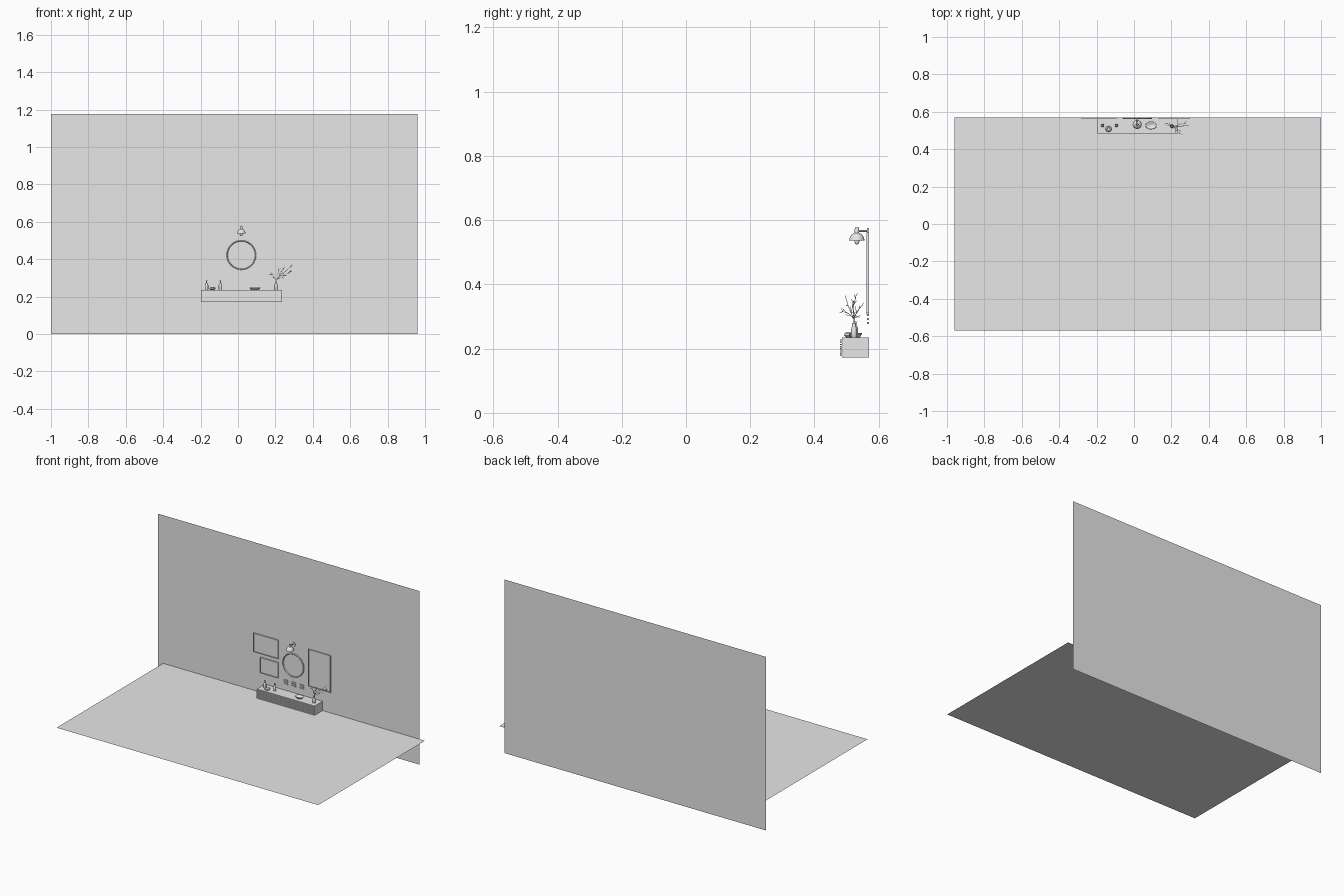
import bpy, bmesh, math, random
from mathutils import Vector, Matrix

cube = bpy.data.objects.get("Cube")
if cube:
    bpy.data.objects.remove(cube, do_unlink=True)

grey = bpy.data.materials.new("plain light grey")
grey.use_nodes = True
grey.diffuse_color = (0.8, 0.8, 0.8, 1)
grey.node_tree.nodes["Principled BSDF"].inputs["Base Color"].default_value = (0.8, 0.8, 0.8, 1)

WALL_Y, FLOOR_Z, TOP_Z = 0.57, 0.172, 0.235


def finish(name, bm, smooth=False):
    mesh = bpy.data.meshes.new(name)
    bm.to_mesh(mesh)
    bm.free()
    mesh.materials.append(grey)
    obj = bpy.data.objects.new(name, mesh)
    bpy.context.collection.objects.link(obj)
    if smooth:
        bpy.ops.object.select_all(action='DESELECT')
        obj.select_set(True)
        bpy.context.view_layer.objects.active = obj
        bpy.ops.object.shade_smooth_by_angle(angle=math.radians(40))
    return obj


def add_box(bm, x0, x1, y0, y1, z0, z1):
    size = Matrix.Diagonal((x1 - x0, y1 - y0, z1 - z0, 1))
    place = Matrix.Translation(((x0 + x1) / 2, (y0 + y1) / 2, (z0 + z1) / 2))
    return bmesh.ops.create_cube(bm, size=1, matrix=place @ size)["verts"]


def box(name, *bounds):
    bm = bmesh.new()
    add_box(bm, *bounds)
    return finish(name, bm)


def sheet(name, corners):
    bm = bmesh.new()
    bm.faces.new([bm.verts.new(c) for c in corners])
    return finish(name, bm)


def lathe(name, profile, origin, turn=None, steps=24):
    """Spin (radius, height) points about the vertical, then turn and place."""
    bm = bmesh.new()
    verts = [bm.verts.new((r, 0, h)) for r, h in profile]
    edges = [bm.edges.new(pair) for pair in zip(verts, verts[1:])]
    bmesh.ops.spin(bm, geom=verts + edges, cent=(0, 0, 0), axis=(0, 0, 1),
                   angle=math.tau, steps=steps)
    bmesh.ops.remove_doubles(bm, verts=bm.verts, dist=0.00005)
    bmesh.ops.recalc_face_normals(bm, faces=bm.faces)
    if turn:
        bm.transform(turn)
    bm.transform(Matrix.Translation(origin))
    return finish(name, bm, True)


def frame(name, x0, x1, z0, z1):
    """Picture with a raised border and a recessed panel."""
    bm = bmesh.new()
    add_box(bm, x0, x1, WALL_Y - 0.008, WALL_Y, z0, z1)
    bm.normal_update()
    front = [f for f in bm.faces if f.normal.y < -0.9]
    bmesh.ops.inset_region(bm, faces=front, thickness=0.004)
    bmesh.ops.inset_region(bm, faces=front, thickness=0.0002, depth=-0.005)
    return finish(name, bm)


# Room planes
sheet("back_wall", [(-1, WALL_Y, 0), (0.96, WALL_Y, 0), (0.96, WALL_Y, 1.175), (-1, WALL_Y, 1.175)])
sheet("floor", [(-0.96, -WALL_Y, FLOOR_Z), (1, -WALL_Y, FLOOR_Z),
                (1, WALL_Y, FLOOR_Z), (-0.96, WALL_Y, FLOOR_Z)])

# Pictures
frame("upper_left_picture", -0.28, -0.094, 0.435, 0.562)
frame("lower_left_picture", -0.23, -0.094, 0.305, 0.41)
frame("right_picture", 0.131, 0.297, 0.312, 0.562)

# Round mirror
face_front = Matrix.Rotation(math.radians(90), 4, 'X')
lathe("round_mirror", [(0.079, 0), (0.079, 0.006), (0.077, 0.008), (0.074, 0.006), (0.073, 0.003), (0, 0.003)],
      (0.018, WALL_Y, 0.422), face_front, 48)

# Small plaques under the mirror
bm = bmesh.new()
for x in (-0.04, 0.02, 0.08):
    for z in (0.28, 0.292, 0.304):
        add_box(bm, x - 0.015, x + 0.015, WALL_Y - 0.006, WALL_Y, z - 0.003, z + 0.003)
finish("wall_ornaments", bm)

# Cabinet with slatted front
box("cabinet", -0.198, 0.235, 0.485, WALL_Y, FLOOR_Z, TOP_Z)
bm = bmesh.new()
for i in range(8):
    z = FLOOR_Z + 0.005 + i * 0.0068
    add_box(bm, -0.196, 0.233, 0.480, 0.486, z, z + 0.0042)
finish("cabinet_slats", bm)

# Wall lamp
lx, ly = 0.017, 0.532
lathe("lamp_shade", [(0.004, 0.561), (0.010, 0.559), (0.017, 0.554), (0.022, 0.546), (0.024, 0.537),
                     (0.0225, 0.537), (0.016, 0.552), (0.004, 0.558)], (lx, ly, 0))
lathe("lamp_cap", [(0, 0.579), (0.005, 0.578), (0.007, 0.572), (0.007, 0.559), (0, 0.558)], (lx, ly, 0))
lathe("lamp_bulb", [(0, 0.524), (0.005, 0.526), (0.008, 0.533), (0.006, 0.542), (0.004, 0.558)], (lx, ly, 0))
lathe("lamp_arm", [(0, 0), (0.003, 0), (0.003, WALL_Y - ly), (0, WALL_Y - ly)],
      (lx, WALL_Y, 0.566), face_front, 12)
lathe("lamp_wall_plate", [(0.014, 0), (0.014, 0.006), (0, 0.007)], (lx, WALL_Y, 0.562), face_front)

# Ornaments on the cabinet
bottle = [(0, 0), (0.008, 0), (0.009, 0.004), (0.009, 0.026), (0.007, 0.033),
          (0.0035, 0.038), (0.0035, 0.048), (0.0045, 0.05), (0, 0.05)]
for side, x in (("left", -0.168), ("right", -0.094)):
    lathe(side + "_bottle", bottle, (x, 0.527, TOP_Z))
lathe("small_pot", [(0, 0), (0.009, 0), (0.016, 0.006), (0.015, 0.012), (0.008, 0.017),
                    (0.006, 0.014), (0, 0.012)], (-0.136, 0.508, TOP_Z))

# Shallow dish
dish = lathe("dish", [(0, 0), (0.7, 0), (1, 0.011), (0.96, 0.013), (0.66, 0.003), (0, 0.003)],
             (0, 0, 0))
dish.data.transform(Matrix.Translation((0.091, 0.527, TOP_Z)) @ Matrix.Diagonal((0.029, 0.021, 1, 1)))

# Vase
vx, vy = 0.203, 0.523
lathe("branch_vase", [(0, 0), (0.008, 0), (0.010, 0.006), (0.009, 0.024), (0.006, 0.036), (0.006, 0.045),
                      (0.004, 0.045), (0.004, 0.03), (0, 0.03)], (vx, vy, TOP_Z))

# Bare branches growing from the vase
random.seed(4)
curve = bpy.data.curves.new("branches", 'CURVE')
curve.dimensions = '3D'
curve.bevel_depth = 0.0011
curve.bevel_resolution = 1
curve.use_fill_caps = True


def twig(points):
    spline = curve.splines.new('POLY')
    spline.points.add(len(points) - 1)
    for i, (dst, p) in enumerate(zip(spline.points, points)):
        dst.co = (*p, 1)
        dst.radius = 1 - 0.5 * i / len(points)


def wobble(amount):
    return Vector([random.uniform(-amount, amount) for _ in range(3)])


root = Vector((vx, vy, TOP_Z + 0.03))
tips = [(0.29, 0.525, 0.368), (0.25, 0.495, 0.365), (0.285, 0.54, 0.335),
        (0.245, 0.482, 0.325), (0.175, 0.54, 0.325), (0.22, 0.515, 0.355)]
for tip in tips:
    tip = Vector(tip)
    neck = root + Vector((0.002, 0, 0.025))
    path = [root, neck] + [neck.lerp(tip, t) + wobble(0.004) for t in (0.3, 0.55, 0.8)] + [tip]
    twig(path)
    for start in path[2:5]:
        side = start + (tip - neck).normalized() * 0.012 + wobble(0.014)
        twig([start, start.lerp(side, 0.5) + wobble(0.002), side])

temp = bpy.data.objects.new("branch_curve", curve)
bpy.context.collection.objects.link(temp)
bpy.context.view_layer.update()
mesh = bpy.data.meshes.new_from_object(temp.evaluated_get(bpy.context.evaluated_depsgraph_get()))
bpy.data.objects.remove(temp, do_unlink=True)
mesh.materials.clear()
mesh.materials.append(grey)
bpy.context.collection.objects.link(bpy.data.objects.new("branches", mesh))
